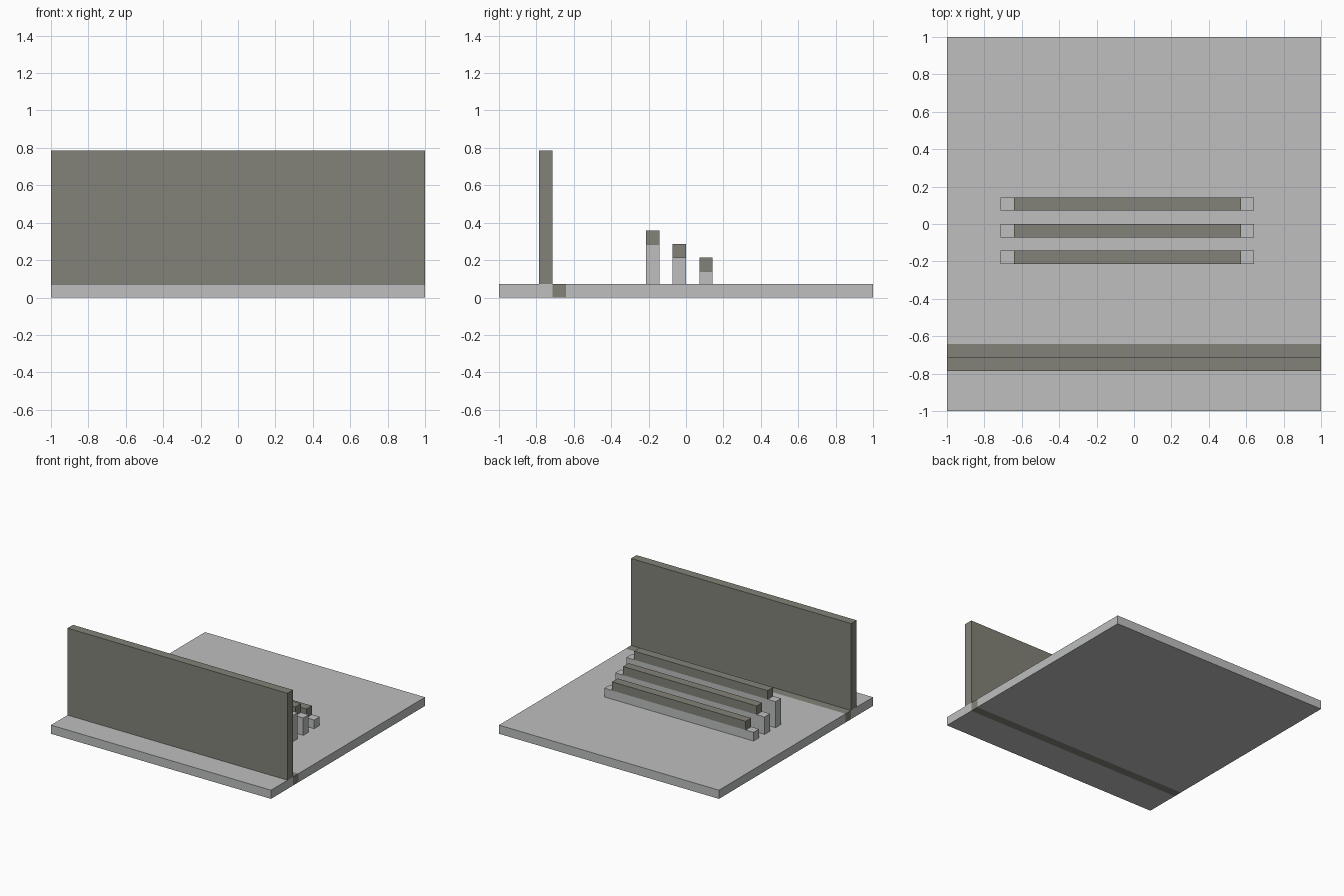
import bpy
import bmesh

if "Cube" in bpy.data.objects:
    bpy.data.objects.remove(bpy.data.objects["Cube"], do_unlink=True)

U = 1 / 14  # one building unit


def material(name, rgb):
    m = bpy.data.materials.new(name)
    m.use_nodes = True
    m.diffuse_color = (*rgb, 1)
    m.node_tree.nodes["Principled BSDF"].inputs["Base Color"].default_value = (*rgb, 1)
    return m


light = material("light grey", (0.51, 0.52, 0.515))
dark = material("dark olive grey", (0.225, 0.225, 0.19))


def box(name, x, y, z, mats, cuts=(), rule=None):
    """Box from (low, high) ranges in units; cuts are y planes, rule picks the material."""
    bm = bmesh.new()
    bmesh.ops.create_cube(bm, size=1)
    for v in bm.verts:
        v.co = [(r[0] if c < 0 else r[1]) * U for c, r in zip(v.co, (x, y, z))]
    for c in cuts:
        bmesh.ops.bisect_plane(bm, geom=bm.verts[:] + bm.edges[:] + bm.faces[:],
                               plane_co=(0, c * U, 0), plane_no=(0, 1, 0))
    if rule:
        for f in bm.faces:
            f.material_index = rule(f.calc_center_median() / U)
    mesh = bpy.data.meshes.new(name)
    bm.to_mesh(mesh)
    bm.free()
    for m in mats:
        mesh.materials.append(m)
    ob = bpy.data.objects.new(name, mesh)
    bpy.context.collection.objects.link(ob)
    return ob


# Floor slab with a dark band running across it behind the wall
box("floor", (-14, 14), (-14, 14), (0, 1), (light, dark), cuts=(-10, -9),
    rule=lambda c: int(-10 < c.y < -9))

# Tall front wall
box("wall", (-14, 14), (-11, -10), (1, 11), (dark,))

# Three stepped benches: light body with a shorter dark seat on top
for i, label in enumerate(("front", "middle", "back")):
    y = (-3 + 2 * i, -2 + 2 * i)
    top = 4 - i
    box(label + "_bench_body", (-10, 9), y, (1, top), (light,))
    box(label + "_bench_seat", (-9, 8), y, (top, top + 1), (dark,))
